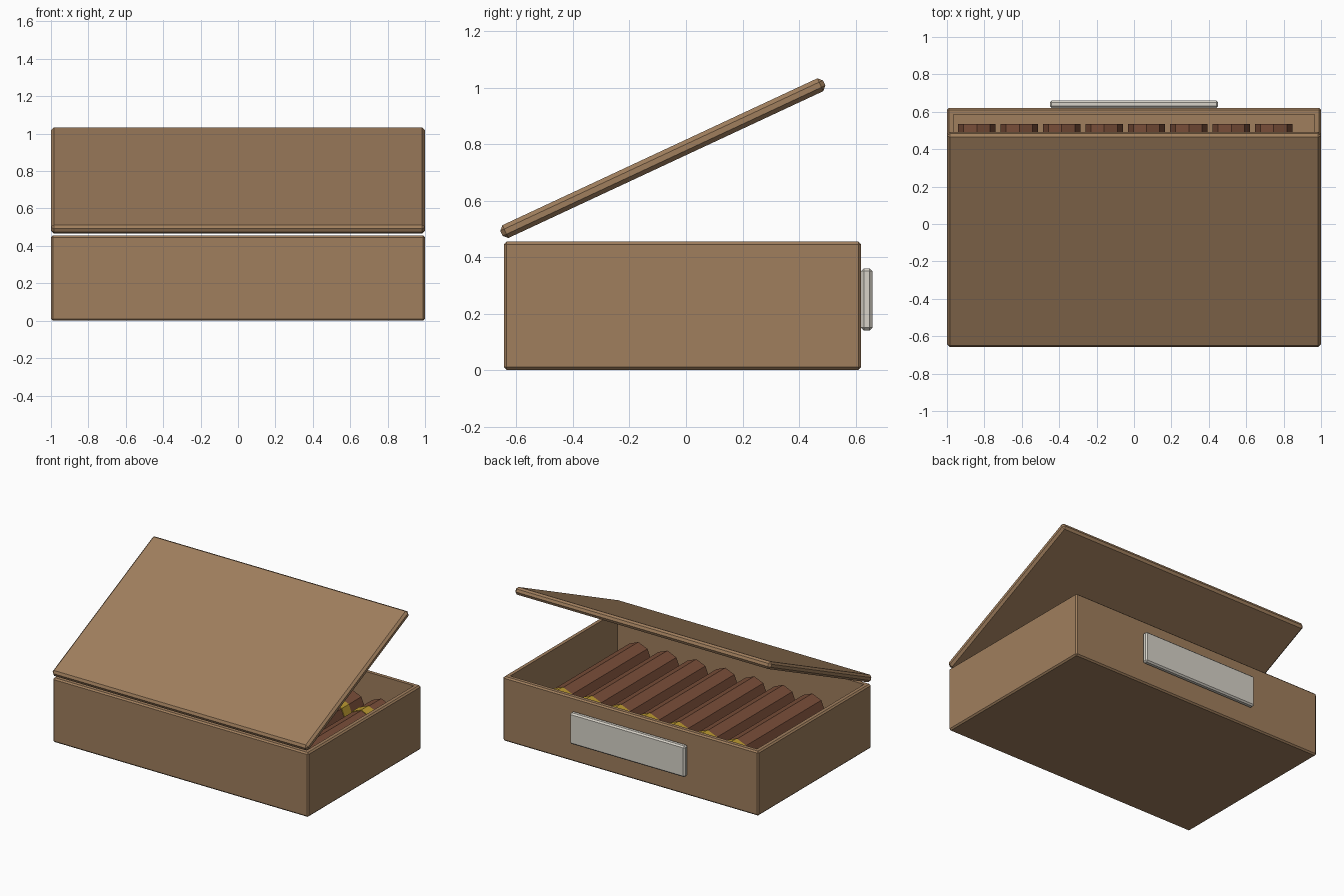
import bpy, bmesh, math
from mathutils import Matrix

if "Cube" in bpy.data.objects:
    bpy.data.objects.remove(bpy.data.objects["Cube"])


def material(name, rgb):
    m = bpy.data.materials.new(name)
    m.diffuse_color = (*rgb, 1)
    m.use_nodes = True
    m.node_tree.nodes["Principled BSDF"].inputs["Base Color"].default_value = m.diffuse_color
    return m


WOOD = material("wood", (0.35, 0.21, 0.11))
LEAF = material("leaf", (0.19, 0.075, 0.04))
GOLD = material("gold", (0.5, 0.32, 0.03))
PAPER = material("paper", (0.68, 0.65, 0.58))


def finish(bm, name, mat):
    bmesh.ops.recalc_face_normals(bm, faces=bm.faces)
    me = bpy.data.meshes.new(name)
    bm.to_mesh(me)
    bm.free()
    me.materials.append(mat)
    ob = bpy.data.objects.new(name, me)
    bpy.context.collection.objects.link(ob)
    return ob


def chamfered_box(size, centre, bevel, tilt=0):
    bm = bmesh.new()
    bmesh.ops.create_cube(bm, size=1)
    bmesh.ops.scale(bm, vec=size, verts=bm.verts)
    bmesh.ops.bevel(bm, geom=bm.edges[:], offset=bevel, segments=1, affect='EDGES')
    bm.transform(Matrix.Translation(centre) @ Matrix.Rotation(tilt, 4, 'X'))
    return bm


def rod(name, x, y, z, radius, length, mat):
    bm = bmesh.new()
    bmesh.ops.create_cone(bm, cap_ends=True, segments=8, radius1=radius,
                          radius2=radius, depth=length)
    bm.transform(Matrix.Translation((x, y, z)) @ Matrix.Rotation(math.pi / 2, 4, 'X'))
    return finish(bm, name, mat)


# Hollow box: inset the top face and push it down to the floor
bm = chamfered_box((2, 1.265, 0.455), (0, -0.0125, 0.2275), 0.01)
top = max(bm.faces, key=lambda f: f.calc_center_median().z)
bmesh.ops.inset_region(bm, faces=[top], thickness=0.035)
floor = bmesh.ops.extrude_discrete_faces(bm, faces=[top])["faces"][0]
bmesh.ops.translate(bm, vec=(0, 0, -0.335), verts=floor.verts)
finish(bm, "box", WOOD)

# Open lid
finish(chamfered_box((2, 1.26, 0.05), (0, -0.082, 0.75), 0.015, math.radians(25)),
       "lid", WOOD)

# Blank label plate on the back
finish(chamfered_box((0.9, 0.04, 0.22), (0, 0.64, 0.25), 0.01), "label_plate", PAPER)

# Row of eight rolled sticks, each with a gold band
for i in range(8):
    x = -0.84 + 0.2267 * i
    rod(f"cigar_{i + 1}", x, 0, 0.225, 0.1, 1.07, LEAF)
    rod(f"band_{i + 1}", x, 0.35, 0.225, 0.105, 0.08, GOLD)
